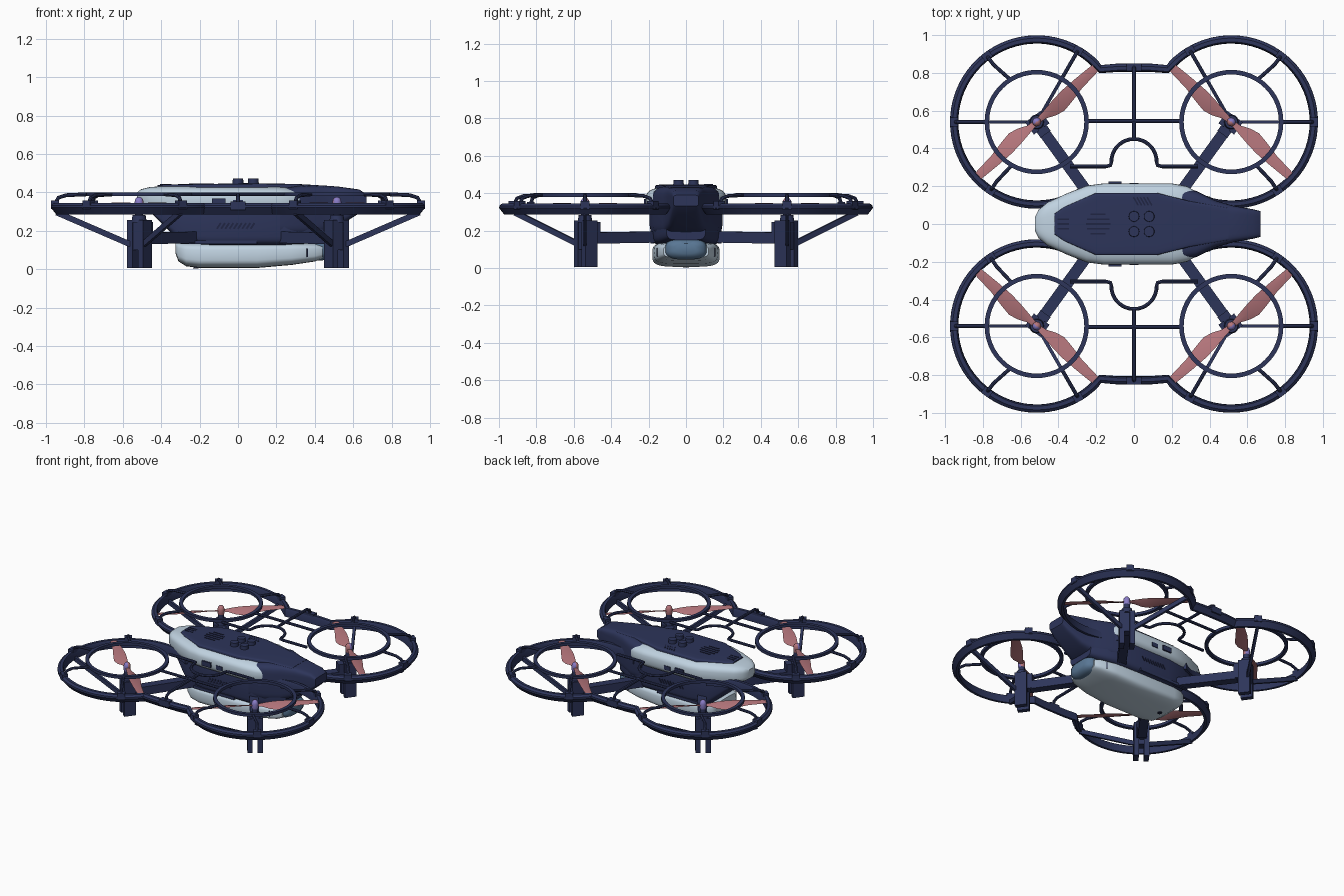
import bpy, bmesh
from math import sin, cos, pi, radians, copysign
from mathutils import Vector, Matrix

if "Cube" in bpy.data.objects:
    bpy.data.objects.remove(bpy.data.objects["Cube"])


def material(name, rgb):
    m = bpy.data.materials.new(name)
    m.use_nodes = True
    m.diffuse_color = (*rgb, 1)
    m.node_tree.nodes["Principled BSDF"].inputs["Base Color"].default_value = (*rgb, 1)
    return m


NAVY = material("navy", (0.026, 0.035, 0.102))
DARK = material("vent dark", (0.014, 0.018, 0.055))
SHELL = material("pale blue grey", (0.53, 0.65, 0.755))
PINK = material("dusty pink", (0.46, 0.18, 0.2))
VIOLET = material("violet", (0.25, 0.2, 0.56))
GLASS = material("blue glass", (0.1, 0.185, 0.3))

ROTOR = Vector((0.515, 0.54, 0))


def finish(name, bm, mat, mirror=""):
    bmesh.ops.recalc_face_normals(bm, faces=bm.faces)
    mesh = bpy.data.meshes.new(name)
    bm.to_mesh(mesh)
    bm.free()
    mesh.materials.append(mat)
    ob = bpy.data.objects.new(name, mesh)
    bpy.context.collection.objects.link(ob)
    bpy.ops.object.select_all(action="DESELECT")
    bpy.context.view_layer.objects.active = ob
    ob.select_set(True)
    bpy.ops.object.shade_smooth_by_angle(angle=radians(38))
    if mirror:
        mod = ob.modifiers.new("Mirror", "MIRROR")
        mod.use_axis = ("X" in mirror, "Y" in mirror, False)
        mod.use_mirror_merge = False
    return ob


def skin(bm, rings, closed=False):
    """Join rings of points with quads and cap open ends."""
    rows = [[bm.verts.new(p) for p in ring] for ring in rings]
    n = len(rows[0])
    pairs = list(zip(rows, rows[1:])) + ([(rows[-1], rows[0])] if closed else [])
    for a, b in pairs:
        for i in range(n):
            j = (i + 1) % n
            bm.faces.new((a[i], a[j], b[j], b[i]))
    if not closed:
        bm.faces.new(rows[0])
        bm.faces.new(rows[-1][::-1])


def sweep(bm, path, profile, closed=False):
    """Sweep a profile (sideways, upward) along a path."""
    path = [Vector(p) for p in path]
    rings, n = [], len(path)
    for i, p in enumerate(path):
        a = path[i - 1] if i or closed else p
        b = path[(i + 1) % n] if i < n - 1 or closed else p
        t = (b - a).normalized()
        side = t.cross(Vector((0, 0, 1))).normalized()
        up = side.cross(t)
        rings.append([p + side * u + up * v for u, v in profile])
    skin(bm, rings, closed)


def disc(r, n=8):
    return [(r * cos(2 * pi * i / n), r * sin(2 * pi * i / n)) for i in range(n)]


def rect(w, h):
    return [(-w / 2, -h / 2), (w / 2, -h / 2), (w / 2, h / 2), (-w / 2, h / 2)]


def polar(r, deg, z, c=ROTOR):
    a = radians(deg)
    return Vector((c.x + r * cos(a), c.y + r * sin(a), z))


def box(bm, centre, size, turn=0):
    m = Matrix.Translation(centre) @ Matrix.Rotation(radians(turn), 4, "Z") @ Matrix.Diagonal((*size, 1))
    bmesh.ops.create_cube(bm, size=1, matrix=m)


def cylinder(bm, centre, r1, r2, depth, n=20):
    bmesh.ops.create_cone(bm, cap_ends=True, segments=n, radius1=r1, radius2=r2, depth=depth,
                          matrix=Matrix.Translation(centre))


def hull(name, mat, stations, power=4, n=40):
    """Loft rounded-box sections: x, half width, bottom, top."""
    rings = []
    for x, w, lo, hi in stations:
        ring = []
        for i in range(n):
            c, s = cos(2 * pi * i / n), sin(2 * pi * i / n)
            y = copysign(abs(c) ** (2 / power), c) * w
            z = copysign(abs(s) ** (2 / power), s) * (hi - lo) / 2 + (hi + lo) / 2
            ring.append((x, y, z))
        rings.append(ring)
    bm = bmesh.new()
    skin(bm, rings)
    return finish(name, bm, mat)


# Body shells
hull("top_shell", SHELL, [(-0.525, 0.035, 0.335, 0.4), (-0.505, 0.075, 0.32, 0.416), (-0.46, 0.113, 0.305, 0.427),
                          (-0.36, 0.16, 0.285, 0.435), (-0.25, 0.203, 0.28, 0.437), (-0.16, 0.215, 0.28, 0.437),
                          (0.2, 0.215, 0.28, 0.435), (0.28, 0.2, 0.29, 0.425), (0.34, 0.165, 0.3, 0.41)], 3.4)
hull("top_panel", NAVY, [(-0.42, 0.055, 0.4, 0.438), (-0.37, 0.09, 0.4, 0.441), (-0.2, 0.165, 0.4, 0.444),
                         (0.12, 0.165, 0.4, 0.446), (0.3, 0.12, 0.4, 0.444), (0.5, 0.085, 0.39, 0.432)], 8)
hull("nose", NAVY, [(0.22, 0.195, 0.17, 0.42), (0.33, 0.175, 0.17, 0.437), (0.43, 0.125, 0.18, 0.435),
                    (0.52, 0.098, 0.22, 0.43), (0.63, 0.078, 0.29, 0.415), (0.67, 0.068, 0.33, 0.39)], 6)
hull("middle_body", NAVY, [(-0.45, 0.09, 0.29, 0.34), (-0.36, 0.14, 0.2, 0.34), (-0.29, 0.17, 0.13, 0.34),
                           (-0.15, 0.19, 0.12, 0.34), (0.24, 0.19, 0.12, 0.34), (0.36, 0.155, 0.13, 0.34),
                           (0.46, 0.105, 0.15, 0.34)], 6)
hull("bottom_shell", SHELL, [(-0.325, 0.11, 0.08, 0.135), (-0.31, 0.14, 0.04, 0.14), (-0.27, 0.165, 0.015, 0.14),
                             (-0.2, 0.18, 0.006, 0.14), (0.1, 0.18, 0.006, 0.14), (0.28, 0.17, 0.022, 0.14),
                             (0.4, 0.145, 0.04, 0.135), (0.44, 0.12, 0.055, 0.125)], 4)
hull("camera_window", GLASS, [(0.38, 0.115, 0.045, 0.155), (0.44, 0.11, 0.045, 0.155), (0.465, 0.095, 0.055, 0.148),
                              (0.48, 0.06, 0.075, 0.13)], 3)

# Knobs, grille and vents on top
bm = bmesh.new()
for x in (0, 0.08):
    for y in (-0.04, 0.04):
        cylinder(bm, (x, y, 0.452), 0.029, 0.027, 0.038)
finish("top_knobs", bm, NAVY)

bm = bmesh.new()
for k in range(-2, 3):
    half = (0.065 ** 2 - (0.026 * k) ** 2) ** 0.5
    box(bm, (-0.19, 0.026 * k, 0.444), (2 * half, 0.008, 0.006))
for k in range(-1, 2):
    box(bm, (-0.375, 0.025 * k, 0.44), (0.06, 0.009, 0.006))
for k in range(5):
    box(bm, (0.01 + 0.018 * k, 0.12, 0.445), (0.008, 0.05, 0.006), 30)
cylinder(bm, (-0.22, 0, 0.006), 0.015, 0.015, 0.006)
finish("top_vents", bm, DARK)

# Side vents and buttons
bm = bmesh.new()
for k in range(9):
    x = -0.1 + 0.022 * k
    sweep(bm, [(x - 0.01, 0.19, 0.21), (x + 0.01, 0.19, 0.24)], rect(0.006, 0.01))
for k in range(4):
    box(bm, (0.36 + 0.016 * k, 0.152 - 0.011 * k, 0.085), (0.007, 0.008, 0.045), -30)
finish("side_vents", bm, DARK, "Y")
bm = bmesh.new()
box(bm, (-0.1, 0.21, 0.35), (0.07, 0.03, 0.035))
box(bm, (0, 0.208, 0.345), (0.05, 0.02, 0.03))
box(bm, (-0.1, 0.18, 0.14), (0.4, 0.02, 0.02))
finish("side_buttons", bm, NAVY, "Y")

# Outer propeller guard, running from the bridge round to the body
path = [(0, 0.83, 0.32), (0.09, 0.83, 0.32)]
path += [polar(0.44, 140 - 262 * i / 56, 0.32) for i in range(57)]
bm = bmesh.new()
sweep(bm, path, [(-0.019, 0), (-0.018, 0.012), (-0.004, 0.024), (0.016, 0.024),
                 (0.023, 0.01), (0.025, -0.035), (0.008, -0.035)])
finish("outer_guard", bm, NAVY, "XY")

# Inner guard ring with spokes, clips and links
bm = bmesh.new()
sweep(bm, [polar(0.264, 7.5 * i, 0.39) for i in range(48)], rect(0.024, 0.02), True)
for start, end in ((0, 0), (58, 53), (120, 120), (-60, -56)):
    sweep(bm, [polar(0.265, start, 0.39), polar(0.38, end, 0.385), polar(0.42, end, 0.372),
               polar(0.44, end, 0.335)], disc(0.01))
    box(bm, polar(0.438, end, 0.336), (0.04, 0.05, 0.045), end)
sweep(bm, [(0.255, 0.545, 0.39), (0, 0.545, 0.39)], disc(0.01))
sweep(bm, [polar(0.12, 90 - 10 * i, 0.39, Vector((0, 0.33, 0))) for i in range(10)]
      + [(0.125, 0.31, 0.39), (0.15, 0.305, 0.39), (0.34, 0.305, 0.39)], disc(0.01))
finish("inner_guard", bm, NAVY, "XY")
bm = bmesh.new()
sweep(bm, [(0, 0.45, 0.39), (0, 0.79, 0.388), (0, 0.82, 0.375), (0, 0.832, 0.335)], disc(0.01))
box(bm, (0, 0.83, 0.33), (0.08, 0.04, 0.045))
finish("centre_strut", bm, NAVY, "Y")

# Arms and lower struts
bm = bmesh.new()
sweep(bm, [(0.18, 0.08, 0.165), (0.27, 0.2, 0.165), (0.48, 0.49, 0.16)], rect(0.06, 0.06))
for deg in (0, 120):
    sweep(bm, [polar(0.02, deg, 0.125), polar(0.06, deg, 0.135), polar(0.43, deg, 0.295)], rect(0.018, 0.03))
finish("arms", bm, NAVY, "XY")

# Motor pods standing on forked legs
bm = bmesh.new()
ARM = 54
out = Vector((cos(radians(ARM)), sin(radians(ARM)), 0))
across = Vector((-out.y, out.x, 0))
for s in (-1, 1):
    sweep(bm, [ROTOR + across * s * 0.034 - out * 0.045 + Vector((0, 0, 0.13)),
               ROTOR + across * s * 0.034 + out * 0.035 + Vector((0, 0, 0.13))], rect(0.034, 0.25))
box(bm, ROTOR + Vector((0, 0, 0.175)), (0.06, 0.06, 0.15), ARM)
box(bm, ROTOR - out * 0.055 + Vector((0, 0, 0.19)), (0.05, 0.065, 0.11), ARM)
cylinder(bm, ROTOR + Vector((0, 0, 0.262)), 0.04, 0.034, 0.04)
cylinder(bm, ROTOR + Vector((0, 0, 0.295)), 0.021, 0.021, 0.05)
finish("motor_pods", bm, NAVY, "XY")

# Propeller hubs: violet on the outward half, pink towards the body
bm = bmesh.new()
skin(bm, [[polar(r, 22.5 * i + ARM, z) for i in range(16)] for r, z in
          ((0.02, 0.312), (0.023, 0.32), (0.023, 0.352), (0.02, 0.364), (0.012, 0.373), (0.004, 0.376))])
hubs = finish("propeller_hubs", bm, VIOLET, "XY")
hubs.data.materials.append(PINK)
for face in hubs.data.polygons:
    face.material_index = int((face.center - ROTOR).dot(out) < 0)

# Two-blade propellers: radius, leading edge, trailing edge, pitch
bm = bmesh.new()
for turn in (138, 318):
    rings = []
    for r, lead, trail, pitch in [(0.01, 0.014, -0.014, 0), (0.05, 0.02, -0.018, 18), (0.1, 0.045, -0.026, 20),
                                  (0.15, 0.056, -0.032, 17), (0.21, 0.046, -0.036, 13), (0.3, 0.028, -0.034, 9),
                                  (0.4, 0.02, -0.029, 6), (0.42, 0.017, -0.027, 5)]:
        p = -radians(pitch)
        ring = [(r, w * cos(p), w * sin(p) + h) for w, h in
                ((lead, 0), ((lead + trail) / 2, 0.004), (trail, 0), ((lead + trail) / 2, -0.004))]
        rings.append([Matrix.Rotation(radians(turn), 3, "Z") @ Vector(v) + ROTOR + Vector((0, 0, 0.338))
                      for v in ring])
    skin(bm, rings)
finish("propellers", bm, PINK, "XY")
